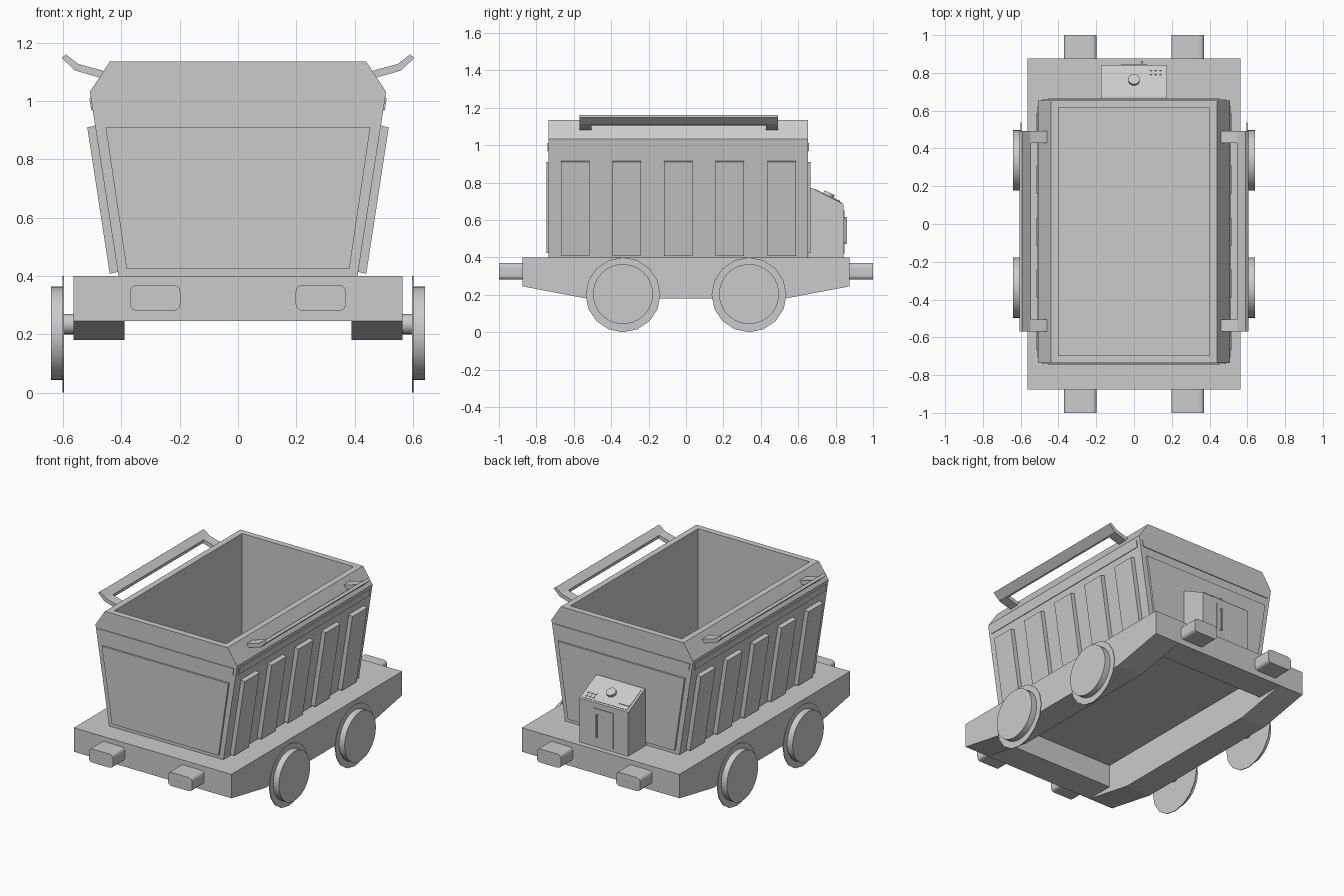
import bpy, bmesh, math
from mathutils import Vector, Matrix

if "Cube" in bpy.data.objects:
    bpy.data.objects.remove(bpy.data.objects["Cube"], do_unlink=True)

grey = bpy.data.materials.new("plain_grey")
grey.use_nodes = True
grey.diffuse_color = (0.6, 0.6, 0.6, 1)
grey.node_tree.nodes["Principled BSDF"].inputs["Base Color"].default_value = (0.6, 0.6, 0.6, 1)


def finish(name, bm):
    bmesh.ops.recalc_face_normals(bm, faces=bm.faces)
    mesh = bpy.data.meshes.new(name)
    bm.to_mesh(mesh)
    bm.free()
    mesh.materials.append(grey)
    obj = bpy.data.objects.new(name, mesh)
    bpy.context.collection.objects.link(obj)
    return obj


def prism_mesh(points, axis, start, end):
    """Extrude an (x, z) profile along y, or a (y, z) profile along x."""
    bm = bmesh.new()
    place = (lambda p: (p[0], start, p[1])) if axis == "y" else (lambda p: (start, p[0], p[1]))
    face = bm.faces.new([bm.verts.new(place(p)) for p in points])
    grown = bmesh.ops.extrude_face_region(bm, geom=[face])["geom"]
    move = Vector((0, end - start, 0)) if axis == "y" else Vector((end - start, 0, 0))
    bmesh.ops.translate(bm, vec=move, verts=[v for v in grown if isinstance(v, bmesh.types.BMVert)])
    return bm


def prism(name, points, axis, start, end):
    return finish(name, prism_mesh(points, axis, start, end))


def box(name, center, size, tilt=0):
    bm = bmesh.new()
    bmesh.ops.create_cube(bm, size=1)
    bmesh.ops.scale(bm, vec=size, verts=bm.verts)
    bmesh.ops.transform(bm, matrix=Matrix.Translation(center) @ Matrix.Rotation(tilt, 4, "X"), verts=bm.verts)
    return finish(name, bm)


def disc(name, center, radius, depth, sides, axis="Y", turn=math.pi / 2):
    bm = bmesh.new()
    bmesh.ops.create_cone(bm, cap_ends=True, segments=sides, radius1=radius, radius2=radius, depth=depth)
    bmesh.ops.transform(bm, matrix=Matrix.Translation(center) @ Matrix.Rotation(turn, 4, axis), verts=bm.verts)
    return finish(name, bm)


def smooth(obj):
    bpy.ops.object.select_all(action="DESELECT")
    obj.select_set(True)
    bpy.context.view_layer.objects.active = obj
    bpy.ops.object.shade_smooth_by_angle(angle=math.radians(35))


# Chassis: wedge-ended block with a hollow underside
chassis = prism("chassis", [(-0.875, 0.4), (-0.875, 0.245), (-0.53, 0.18), (0.53, 0.18),
                            (0.875, 0.245), (0.875, 0.4)], "x", -0.565, 0.565)
cutter = prism("underside_cutter", [(-1, 0.1), (1, 0.1), (1, 0.245), (0.69, 0.245), (0.69, 0.39),
                                    (-0.69, 0.39), (-0.69, 0.245), (-1, 0.245)], "x", -0.39, 0.39)
cutter.hide_render = True
cut = chassis.modifiers.new("underside", "BOOLEAN")
cut.operation = "DIFFERENCE"
cut.solver = "EXACT"
cut.object = cutter
bpy.context.view_layer.objects.active = chassis
bpy.ops.object.modifier_apply(modifier=cut.name)
bpy.data.objects.remove(cutter, do_unlink=True)

# Hopper: flared body with chamfered shoulders and an open top
FRONT, BACK = -0.735, 0.653
half = [(0.41, 0.4), (0.508, 1.032), (0.44, 1.135)]
bm = prism_mesh(half + [(-x, z) for x, z in reversed(half)], "y", FRONT, BACK)
bmesh.ops.recalc_face_normals(bm, faces=bm.faces)
top = max(bm.faces, key=lambda f: f.calc_center_median().z)
bmesh.ops.inset_region(bm, faces=[top], thickness=0.056)
pit = bmesh.ops.extrude_discrete_faces(bm, faces=[top])["faces"][0]
bmesh.ops.translate(bm, vec=(0, 0, -0.71), verts=pit.verts)
finish("hopper", bm)

# End panels and bands on the hopper
for end, y, out in (("front", FRONT, -1), ("back", BACK, 1)):
    prism(end + "_panel", [(-0.382, 0.424), (0.382, 0.424), (0.454, 0.91), (-0.454, 0.91)],
          "y", y, y + 0.012 * out)
    prism(end + "_band", [(-0.48, 0.968), (0.48, 0.968), (0.486, 1.012), (-0.486, 1.012)],
          "y", y, y + 0.005 * out)

for side, s in (("left", 1), ("right", -1)):
    # Ribs and band following the sloped sides
    rib = [(0.408, 0.415), (0.44, 0.408), (0.517, 0.91), (0.487, 0.917)]
    for i in range(5):
        y = -0.593 + 0.276 * i
        prism(f"{side}_rib_{i + 1}", [(s * x, z) for x, z in rib], "y", y - 0.076, y + 0.076)
    band = [(0.497, 0.968), (0.503, 0.967), (0.51, 1.011), (0.504, 1.012)]
    prism(side + "_band", [(s * x, z) for x, z in band], "y", FRONT + 0.025, BACK - 0.025)

    # Bent handle rail: a long grip and two arms
    grip = [(0.548, 1.106), (0.562, 1.108), (0.605, 1.148), (0.59, 1.16), (0.546, 1.126)]
    arm = [(0.465, 1.078), (0.562, 1.106), (0.55, 1.128), (0.455, 1.102)]
    prism(side + "_handle_grip", [(s * x, z) for x, z in grip], "y", -0.57, 0.493)
    for name, y in (("front", -0.57), ("back", 0.428)):
        prism(f"{side}_handle_{name}_arm", [(s * x, z) for x, z in arm], "y", y, y + 0.065)

    # Wheels with thin flanges and axle stubs
    for name, y in (("front", -0.337), ("back", 0.337)):
        disc(f"{side}_{name}_flange", (s * 0.599, y, 0.2), 0.2, 0.005, 16)
        smooth(disc(f"{side}_{name}_wheel", (s * 0.619, y, 0.204), 0.16, 0.044, 40))
        smooth(disc(f"{side}_{name}_axle", (s * 0.58, y, 0.235), 0.035, 0.04, 20))

    # Buffers with rounded long edges
    for name, e in (("front", -1), ("back", 1)):
        buffer = box(f"{side}_{name}_buffer", (s * 0.284, e * 0.935, 0.325), (0.172, 0.13, 0.088))
        bm = bmesh.new()
        bm.from_mesh(buffer.data)
        edges = [k for k in bm.edges if abs((k.verts[0].co - k.verts[1].co).y) > 0.1]
        bmesh.ops.bevel(bm, geom=edges, offset=0.022, segments=3, profile=0.5, affect="EDGES")
        bm.to_mesh(buffer.data)
        bm.free()

# Control box with sloped desk
prism("control_box", [(0.655, 0.4), (0.842, 0.4), (0.842, 0.685), (0.675, 0.77), (0.655, 0.77)],
      "x", -0.174, 0.174)
box("control_box_door", (0, 0.843, 0.535), (0.14, 0.008, 0.23))
box("door_handle_grip", (0.042, 0.858, 0.543), (0.01, 0.008, 0.145))
for name, z in (("upper", 0.61), ("lower", 0.476)):
    box(f"door_handle_{name}_mount", (0.042, 0.851, z), (0.01, 0.014, 0.01))

# Desk controls, placed by distance down the slope
TILT = math.atan2(-0.085, 0.167)


def on_desk(x, t, lift=0.0):
    return Vector((x, 0.675 + 0.167 * t, 0.77 - 0.085 * t)) + lift * Vector((0, -math.sin(TILT), math.cos(TILT)))


box("desk_plate", on_desk(0, 0.5), (0.32, 0.165, 0.006), TILT)
smooth(disc("desk_knob", on_desk(0, 0.5, 0.009), 0.03, 0.022, 24, "X", TILT))
box("desk_slot", on_desk(-0.12, 0.78, 0.004), (0.075, 0.006, 0.006), TILT)
for i in range(3):
    for j in range(2):
        box(f"desk_button_{i}_{j}", on_desk(0.09 + 0.025 * i, 0.7 + 0.14 * j, 0.004),
            (0.012, 0.012, 0.008), TILT)
